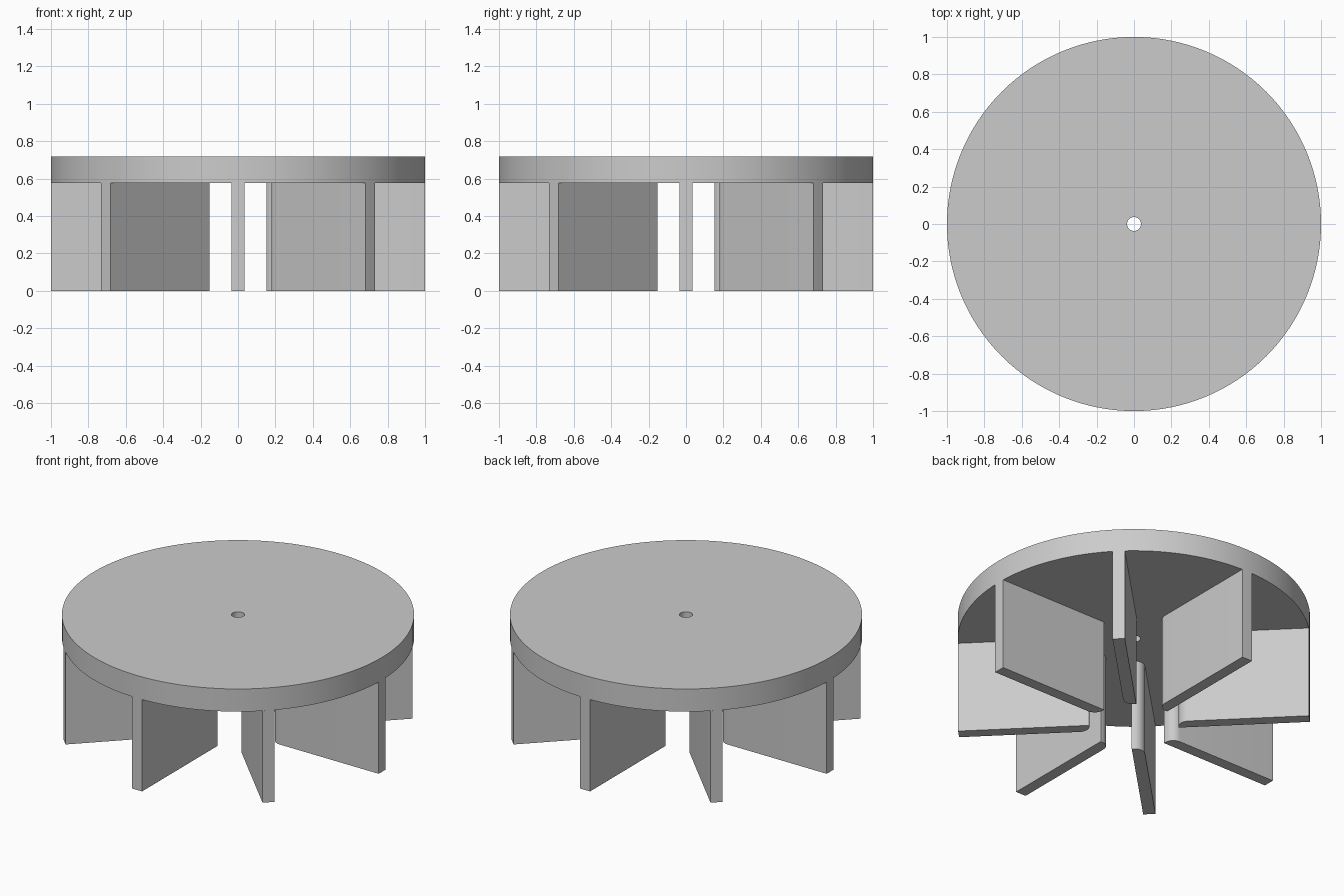
import bpy
import bmesh
from math import radians, sin, cos, asin, pi
from mathutils import Matrix

if "Cube" in bpy.data.objects:
    bpy.data.objects.remove(bpy.data.objects["Cube"])

RADIUS, HOLE = 1.0, 0.037
DISC_BOTTOM, DISC_TOP = 0.575, 0.717
BLADES, HALF_THICK, INNER, FILLET = 8, 0.035, 0.252, 0.06

grey = bpy.data.materials.new("light grey")
grey.use_nodes = True
colour = (0.6, 0.6, 0.6, 1)
grey.diffuse_color = colour
grey.node_tree.nodes["Principled BSDF"].inputs["Base Color"].default_value = colour


def finish(name, bm):
    """Turn a bmesh into a named, smooth-shaded object."""
    bmesh.ops.remove_doubles(bm, verts=bm.verts, dist=1e-5)
    bmesh.ops.recalc_face_normals(bm, faces=bm.faces)
    mesh = bpy.data.meshes.new(name)
    bm.to_mesh(mesh)
    bm.free()
    mesh.materials.append(grey)
    obj = bpy.data.objects.new(name, mesh)
    bpy.context.collection.objects.link(obj)
    bpy.ops.object.select_all(action="DESELECT")
    obj.select_set(True)
    bpy.context.view_layer.objects.active = obj
    bpy.ops.object.shade_smooth_by_angle(angle=radians(30))
    return obj


# Disc with a centre hole: a rectangular section spun round the axis
bm = bmesh.new()
section = [(HOLE, DISC_BOTTOM), (RADIUS, DISC_BOTTOM), (RADIUS, DISC_TOP), (HOLE, DISC_TOP)]
verts = [bm.verts.new((r, 0, z)) for r, z in section]
edges = [bm.edges.new((verts[i], verts[i - 1])) for i in range(4)]
bmesh.ops.spin(bm, geom=verts + edges, cent=(0, 0, 0), axis=(0, 0, 1),
               angle=2 * pi, steps=128, use_merge=False)
finish("disc", bm)

# Blade outline: outer end follows the disc rim, one inner corner is rounded
spread = asin(HALF_THICK / RADIUS)
outline = [(RADIUS * cos(a), RADIUS * sin(a)) for a in (-spread, 0, spread)]
outline.append((INNER, HALF_THICK))
for i in range(9):
    a = pi + i * pi / 16
    outline.append((INNER + FILLET + FILLET * cos(a),
                    FILLET - HALF_THICK + FILLET * sin(a)))

# Radial blades under the disc
for n in range(BLADES):
    bm = bmesh.new()
    base = bm.faces.new([bm.verts.new((x, y, 0)) for x, y in outline])
    grown = bmesh.ops.extrude_face_region(bm, geom=[base], use_keep_orig=True)
    top = [v for v in grown["geom"] if isinstance(v, bmesh.types.BMVert)]
    bmesh.ops.translate(bm, verts=top, vec=(0, 0, DISC_BOTTOM))
    bm.transform(Matrix.Rotation(2 * pi * n / BLADES, 4, "Z"))
    finish(f"blade_{n + 1}", bm)
